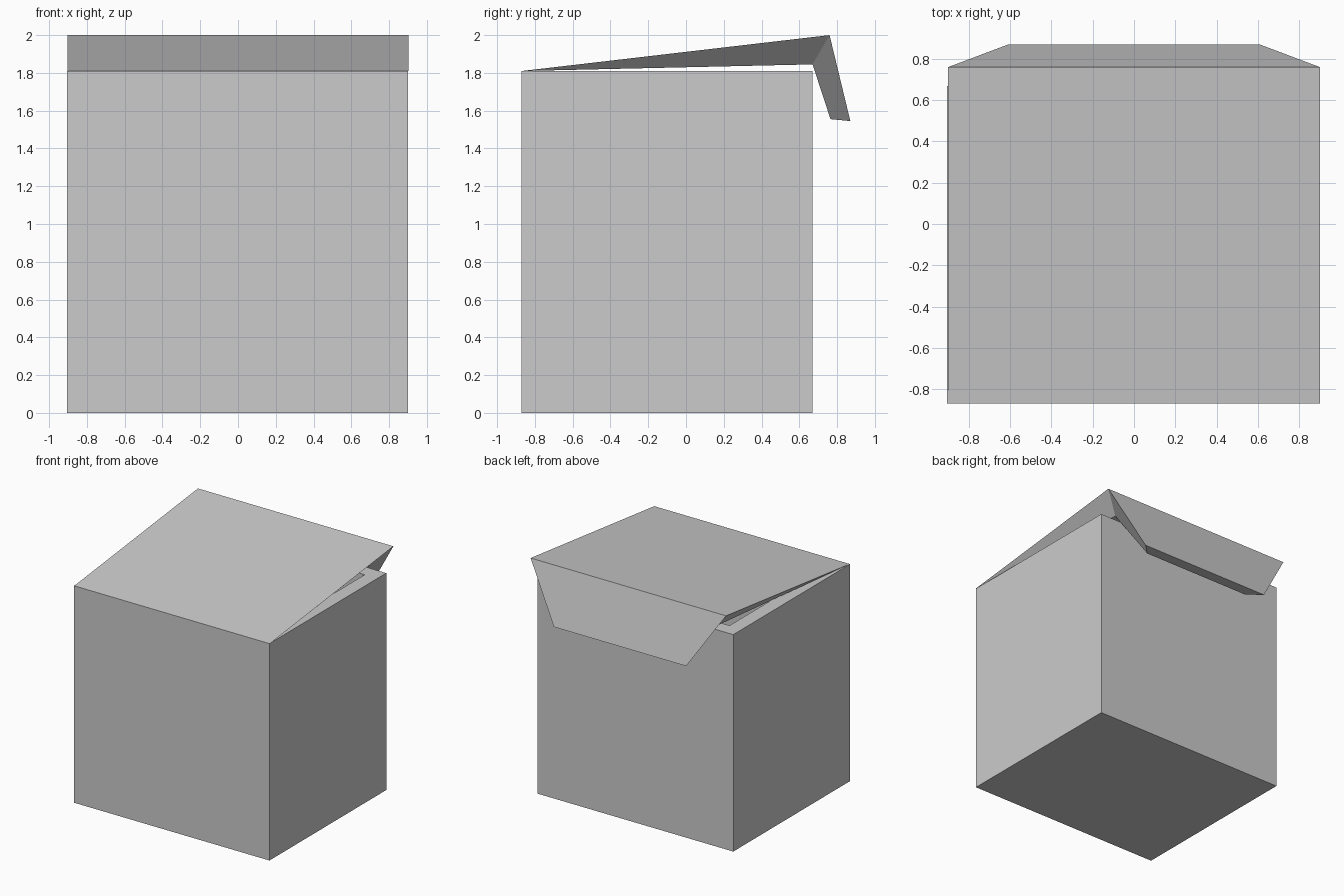
import bpy, bmesh
from mathutils import Vector

if "Cube" in bpy.data.objects:
    bpy.data.objects.remove(bpy.data.objects["Cube"])


def finish(bm, name):
    bmesh.ops.recalc_face_normals(bm, faces=bm.faces)
    mesh = bpy.data.meshes.new(name)
    bm.to_mesh(mesh)
    bm.free()
    obj = bpy.data.objects.new(name, mesh)
    bpy.context.collection.objects.link(obj)
    return obj


# Hollow carton body with a thick rim
bm = bmesh.new()
bmesh.ops.create_cube(bm, size=1)
bmesh.ops.scale(bm, vec=(1.805, 1.54, 1.81), verts=bm.verts)
bmesh.ops.translate(bm, vec=(-0.003, -0.1, 0.905), verts=bm.verts)
top = max(bm.faces, key=lambda f: f.calc_center_median().z)
bmesh.ops.inset_region(bm, faces=[top], thickness=0.165)
cavity = bmesh.ops.extrude_discrete_faces(bm, faces=[top])["faces"][0]
bmesh.ops.translate(bm, vec=(0, 0, -1.65), verts=cavity.verts)
finish(bm, "carton_body")

# Lifted lid with folded tuck flap: half-width, y, z around the profile
profile = [
    (0.902, -0.87, 1.81),    # hinge
    (0.902, 0.76, 2.0),      # outer fold
    (0.61, 0.87, 1.545),     # outer flap tip
    (0.505, 0.765, 1.555),   # inner flap tip
    (0.755, 0.67, 1.845),    # inner fold
]
bm = bmesh.new()
left = [bm.verts.new(Vector((-x, y, z))) for x, y, z in profile]
right = [bm.verts.new(Vector(p)) for p in profile]
for i in range(len(profile)):
    j = (i + 1) % len(profile)
    bm.faces.new((left[i], left[j], right[j], right[i]))
for side in (left, right):
    bm.faces.new((side[0], side[1], side[4]))
    bm.faces.new((side[1], side[2], side[3], side[4]))
finish(bm, "lid_and_tuck_flap")
